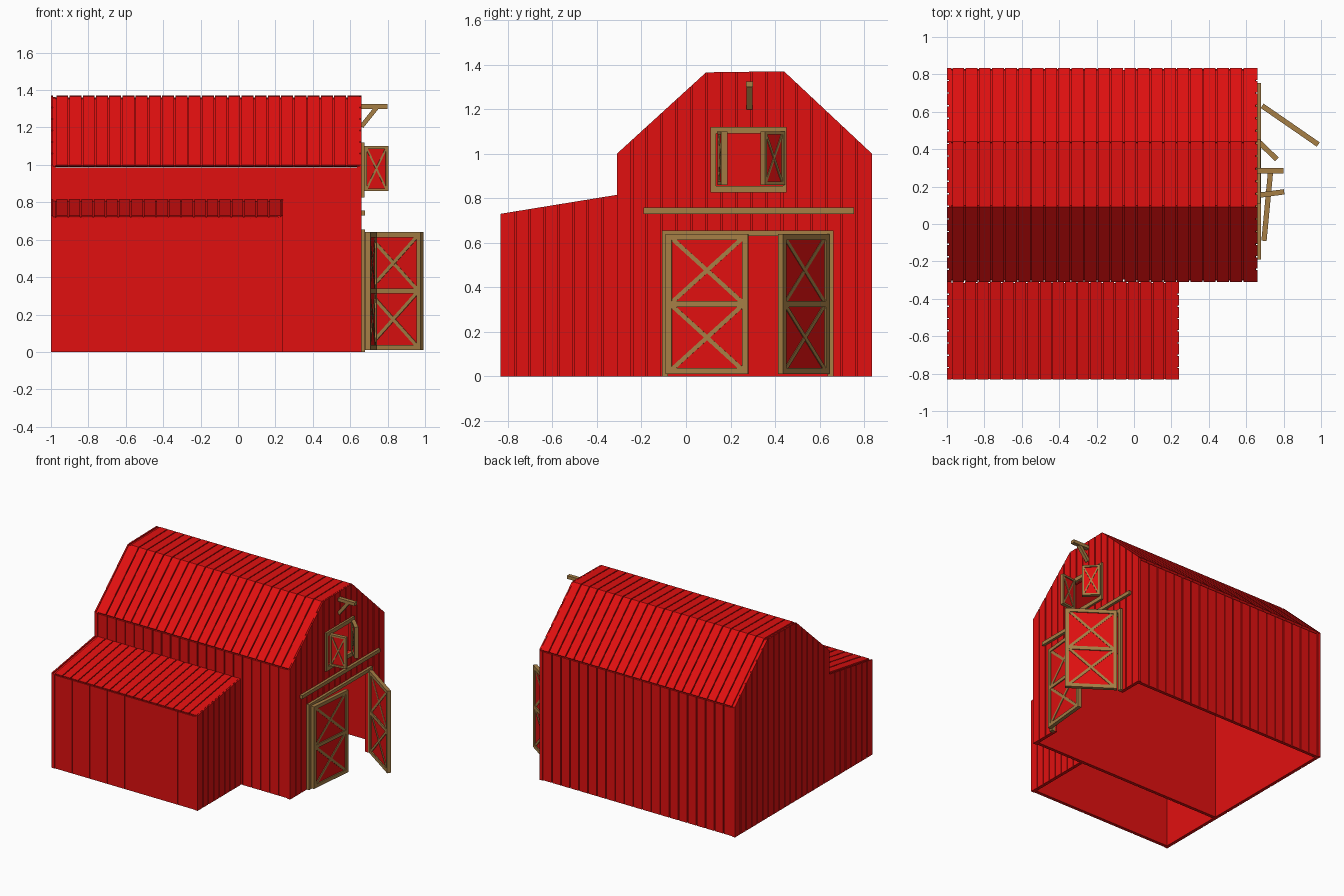
import bpy, bmesh, math
from mathutils import Vector

if "Cube" in bpy.data.objects:
    bpy.data.objects.remove(bpy.data.objects["Cube"])


def material(name, rgb):
    m = bpy.data.materials.new(name)
    m.use_nodes = True
    m.diffuse_color = (*rgb, 1)
    m.node_tree.nodes["Principled BSDF"].inputs["Base Color"].default_value = (*rgb, 1)
    return m


RED = material("barn red", (0.75, 0.005, 0.005))
TAN = material("tan timber", (0.38, 0.21, 0.06))


def prism(bm, pts, a, b, axis="x"):
    """Extrude a 2D outline (y,z or x,z) along an axis from a to b."""
    def place(p, d):
        return (d, p[0], p[1]) if axis == "x" else (p[0], d, p[1])
    lo = [bm.verts.new(place(p, a)) for p in pts]
    hi = [bm.verts.new(place(p, b)) for p in pts]
    bm.faces.new(lo)
    bm.faces.new(hi[::-1])
    for i in range(len(pts)):
        j = (i + 1) % len(pts)
        bm.faces.new((lo[i], hi[i], hi[j], lo[j]))


def rect(u0, u1, z0, z1):
    return [(u0, z0), (u1, z0), (u1, z1), (u0, z1)]


def bar(p, q, width):
    """Outline of a straight bar between two 2D points."""
    p, q = Vector(p), Vector(q)
    d = (q - p).normalized() * width / 2
    n = Vector((-d.y, d.x))
    return [p - n, q - n, q + n, p + n]


def finish(bm, name, mat):
    bmesh.ops.recalc_face_normals(bm, faces=bm.faces)
    me = bpy.data.meshes.new(name)
    bm.to_mesh(me)
    bm.free()
    me.materials.append(mat)
    ob = bpy.data.objects.new(name, me)
    bpy.context.collection.objects.link(ob)
    return ob


def height(profile, y):
    for (y0, z0), (y1, z1) in zip(profile, profile[1:]):
        if y0 <= y <= y1:
            return z0 + (z1 - z0) * (y - y0) / (y1 - y0)
    return profile[-1][1]


def end_wall(name, profile, x_out, x_in, pitch, holes=()):
    """Vertical boards under a roof line over a solid backing, with openings."""
    bm = bmesh.new()
    ya, yb = profile[0][0], profile[-1][0]
    n = round((yb - ya) / pitch)
    seams = [ya + (yb - ya) * i / n for i in range(n + 1)]
    kinks = [p[0] for p in profile[1:-1]] + [e for h in holes for e in h[:2]]
    mid = x_out + math.copysign(0.01, x_in - x_out)
    for gap, drop, xa, xb in ((GAP, 0, x_out, mid), (0, 0.008, mid, x_in)):
        cuts = sorted(set(seams + kinks))
        for c0, c1 in zip(cuts, cuts[1:]):
            y0 = c0 + (gap / 2 if c0 in seams[1:-1] else 0)
            y1 = c1 - (gap / 2 if c1 in seams[1:-1] else 0)
            if y1 - y0 < 0.001:
                continue
            bottom, m = 0, (y0 + y1) / 2
            for h0, h1, z0, z1 in sorted(holes, key=lambda h: h[2]):
                if h0 < m < h1:
                    if z0 > bottom:
                        prism(bm, rect(y0, y1, bottom, z0), xa, xb)
                    bottom = z1
            prism(bm, [(y0, bottom), (y1, bottom), (y1, height(profile, y1) - drop),
                       (y0, height(profile, y0) - drop)], xa, xb)
    return finish(bm, name, RED)


def side_wall(name, x0, x1, y_out, y_in, top, pitch):
    bm = bmesh.new()
    mid = y_out + math.copysign(0.008, y_in - y_out)
    prism(bm, rect(x0, x1, 0, top), mid, y_in, "y")
    n = round((x1 - x0) / pitch)
    step = (x1 - x0) / n
    for i in range(n):
        a = x0 + i * step
        prism(bm, rect(a + (GAP / 2 if i else 0), a + step - GAP / 2 * (i < n - 1), 0, top),
              y_out, mid, "y")
    return finish(bm, name, RED)


def roof(name, profile, x0, x1, pitch):
    """Slats running down each slope, over a recessed deck."""
    bm = bmesh.new()
    n = round((x1 - x0) / pitch)
    step = (x1 - x0) / n
    for p, q in zip(profile, profile[1:]):
        p, q = Vector(p), Vector(q)
        d = (q - p).normalized()
        down = Vector((d.y, -d.x))
        a, b, e = p + down * 0.01, q + down * 0.01, d * 0.008
        for i in range(n):
            s = x0 + i * step
            prism(bm, [p, q, b, a], s + GAP / 2, s + step - GAP / 2)
        prism(bm, [a + e, b - e, b - e + down * 0.012, a + e + down * 0.012], x0, x1)
    return finish(bm, name, RED)


def leaf(name, hinge, tip, z0, z1, bays, frame, sheet=0.012):
    """Braced door leaf, framed on both faces, hung open from hinge to tip."""
    h, t = Vector(hinge), Vector(tip)
    w = (t - h).length
    panel, trim = bmesh.new(), bmesh.new()
    prism(panel, rect(0.004, w - 0.004, z0 + 0.004, z1 - 0.004), -sheet / 2, sheet / 2, "y")
    rails = [z0 + frame / 2 + (z1 - z0 - frame) * i / bays for i in range(bays + 1)]
    thick = sheet / 2 + 0.008
    for u in (0, w - frame):
        prism(trim, rect(u, u + frame, z0, z1), -thick, thick, "y")
    for r in rails:
        prism(trim, rect(frame, w - frame, r - frame / 2, r + frame / 2), -thick, thick, "y")
    thick -= 0.003
    for r0, r1 in zip(rails, rails[1:]):
        for za, zb in ((r0, r1), (r1, r0)):
            prism(trim, bar((frame * 0.7, za), (w - frame * 0.7, zb), frame * 0.7),
                  -thick, thick, "y")
            thick -= 0.001
    for bm, part, mat in ((panel, "panel", RED), (trim, "bracing", TAN)):
        ob = finish(bm, f"{name}_{part}", mat)
        ob.location = (h.x, h.y, 0)
        ob.rotation_euler.z = math.atan2(t.y - h.y, t.x - h.x)


def timbers(name, outlines, a, b, axis="x"):
    bm = bmesh.new()
    for o in outlines:
        prism(bm, o, a, b, axis)
    return finish(bm, name, TAN)


GAP = 0.007
X0, X1, LEAN_X = -1.0, 0.66, 0.24
GAMBREL = [(-0.31, 1.0), (0.09, 1.365), (0.44, 1.37), (0.835, 1.0)]
LEAN = [(-0.832, 0.73), (-0.31, 0.815)]
DOORWAY = (-0.08, 0.635, 0, 0.635)
LOFT = (0.135, 0.435, 0.855, 1.09)

# Main barn
end_wall("front_gable_wall", GAMBREL, X1, X1 - 0.025, 0.067, [DOORWAY, LOFT])
end_wall("rear_gable_wall", GAMBREL, X0, X0 + 0.025, 0.067)
side_wall("left_side_wall", X0 + 0.025, X1 - 0.025, 0.828, 0.803, 0.985, 0.075)
side_wall("right_side_wall", X0 + 0.025, X1 - 0.025, -0.303, -0.278, 0.985, 0.075)
roof("main_roof", GAMBREL, X0 + 0.025, X1 - 0.008, 0.07)

# Lean-to shed
end_wall("shed_front_wall", LEAN, LEAN_X, LEAN_X - 0.025, 0.067)
end_wall("shed_rear_wall", LEAN, X0, X0 + 0.025, 0.067)
GAP = 0.004
side_wall("shed_side_wall", X0 + 0.025, LEAN_X - 0.025, -0.828, -0.803, 0.715, 0.155)
GAP = 0.007
roof("shed_roof", LEAN, X0 + 0.025, LEAN_X - 0.008, 0.066)

# Timber trim on the gable
timbers("door_frame", [rect(-0.108, -0.08, 0, 0.655), rect(0.635, 0.663, 0, 0.655),
                       rect(-0.08, 0.635, 0.63, 0.655)], X1 - 0.01, X1 + 0.02)
timbers("door_rail", [rect(-0.19, 0.755, 0.73, 0.757)], X1, X1 + 0.02)
timbers("loft_frame", [rect(0.11, 0.452, 1.09, 1.12), rect(0.11, 0.452, 0.825, 0.855),
                       rect(0.11, 0.135, 0.855, 1.09), rect(0.435, 0.452, 0.855, 1.09)],
        X1 - 0.01, X1 + 0.015)
timbers("hoist_beam", [rect(X1, 0.8, 1.3, 1.325)], 0.27, 0.3, "y")
timbers("hoist_brace", [bar((X1, 1.205), (0.74, 1.305), 0.024)], 0.272, 0.298, "y")

# Doors and loft shutters standing open
leaf("right_door", (0.695, -0.09), (0.73, 0.28), 0.01, 0.64, 2, 0.027)
leaf("left_door", (0.685, 0.632), (0.985, 0.425), 0.01, 0.64, 2, 0.027)
leaf("right_shutter", (0.675, 0.155), (0.803, 0.172), 0.86, 1.1, 1, 0.014)
leaf("left_shutter", (0.672, 0.435), (0.764, 0.345), 0.86, 1.1, 1, 0.014)
